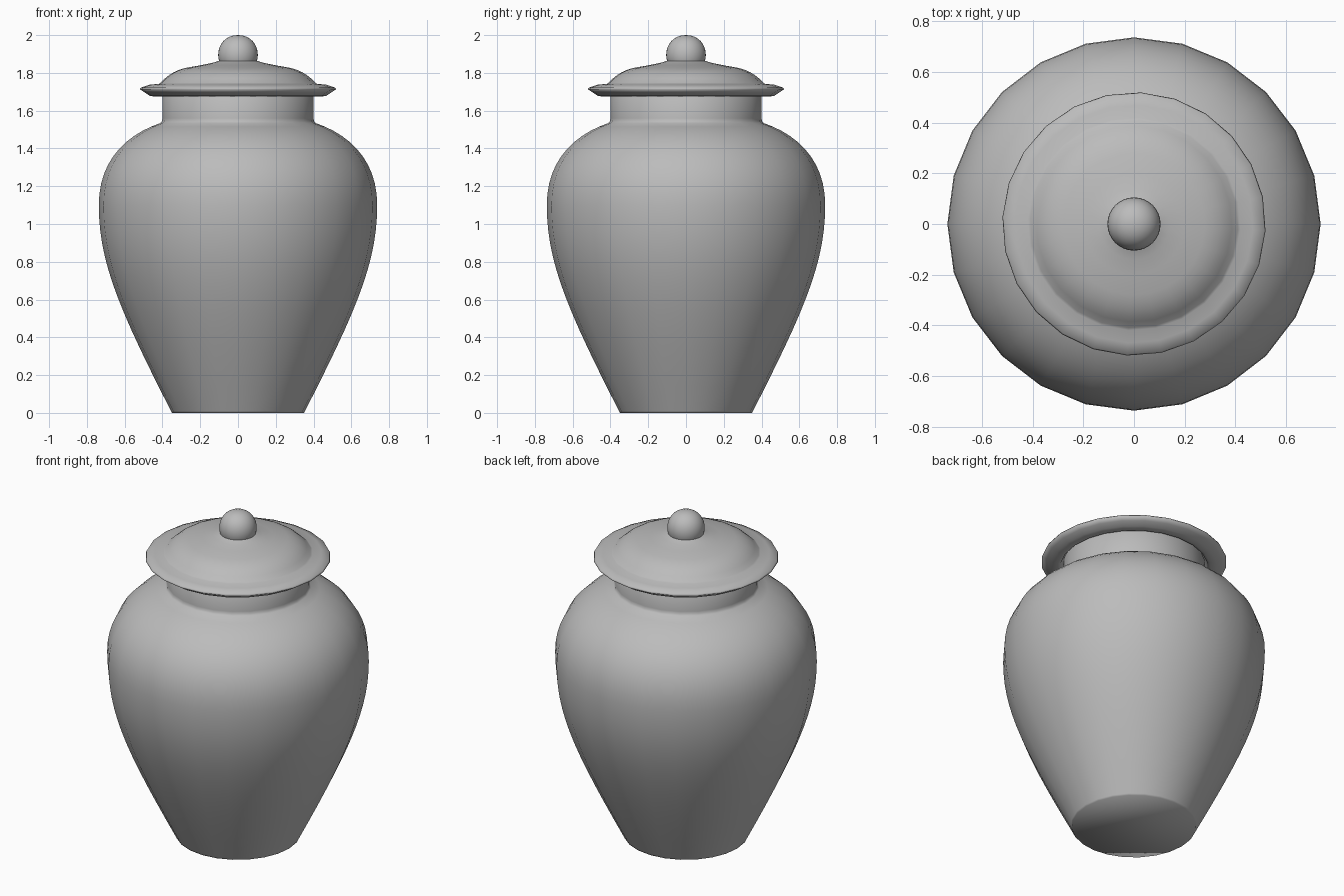
import bpy, bmesh, math
from mathutils import Vector
from mathutils.geometry import interpolate_bezier

if "Cube" in bpy.data.objects:
    bpy.data.objects.remove(bpy.data.objects["Cube"])

# Plain grey glaze
glaze = bpy.data.materials.new("grey_glaze")
glaze.use_nodes = True
grey = (0.5, 0.5, 0.5, 1)
glaze.diffuse_color = grey
glaze.node_tree.nodes["Principled BSDF"].inputs["Base Color"].default_value = grey


def curve(a, b, c, d, steps):
    """Profile points along one bezier, as (radius, height)."""
    pts = interpolate_bezier(*[Vector((r, 0, z)) for r, z in (a, b, c, d)], steps)
    return [(p.x, p.z) for p in pts]


def lathe(name, profile, turn=0.0, sides=24, cap=False):
    """Turn a profile around z; cap closes its first ring."""
    bm = bmesh.new()
    rings = []
    for r, z in profile:
        angles = [turn + math.tau * i / sides for i in range(sides)]
        rings.append([bm.verts.new((r * math.cos(a), r * math.sin(a), z)) for a in angles])
    for low, high in zip(rings, rings[1:]):
        for i in range(sides):
            j = (i + 1) % sides
            bm.faces.new((low[i], low[j], high[j], high[i]))
    if cap:
        bm.faces.new(rings[0][::-1])
    bmesh.ops.remove_doubles(bm, verts=bm.verts, dist=0.0005)
    mesh = bpy.data.meshes.new(name)
    bm.to_mesh(mesh)
    bm.free()
    mesh.materials.append(glaze)
    mesh.shade_smooth()
    obj = bpy.data.objects.new(name, mesh)
    bpy.context.collection.objects.link(obj)
    return obj


# Jar: foot, belly, shoulder, neck and the inside of the neck
foot = [(0.35, 0), (0.355, 0.01)]
belly = curve((0.36, 0.02), (0.63, 0.55), (0.737, 0.8), (0.737, 1.1), 14)
shoulder = curve((0.737, 1.1), (0.737, 1.33), (0.6, 1.47), (0.41, 1.535), 12)
neck = [(0.402, 1.545), (0.4, 1.56), (0.4, 1.7), (0.39, 1.71), (0.36, 1.7), (0.36, 1.5)]
lathe("jar", foot + belly + shoulder[1:] + neck, cap=True)

# Lid: hollow underside, flared rim and stepped dome
underside = [(0.0, 1.825), (0.28, 1.79), (0.39, 1.73), (0.41, 1.69), (0.415, 1.677)]
rim = [(0.43, 1.675), (0.465, 1.677), (0.495, 1.697), (0.52, 1.713),
       (0.515, 1.722), (0.47, 1.737), (0.42, 1.742)]
dome = curve((0.41, 1.748), (0.37, 1.79), (0.34, 1.81), (0.28, 1.826), 6)
crown = [(0.2, 1.84), (0.14, 1.852), (0.1, 1.864), (0.07, 1.88)]
lathe("lid", underside + rim + dome + crown, turn=math.radians(-3))

# Round knob on top of the lid
ball = curve((0.0, 1.79), (0.14, 1.79), (0.14, 2.0), (0.0, 2.0), 17)
lathe("knob", ball, sides=32)
